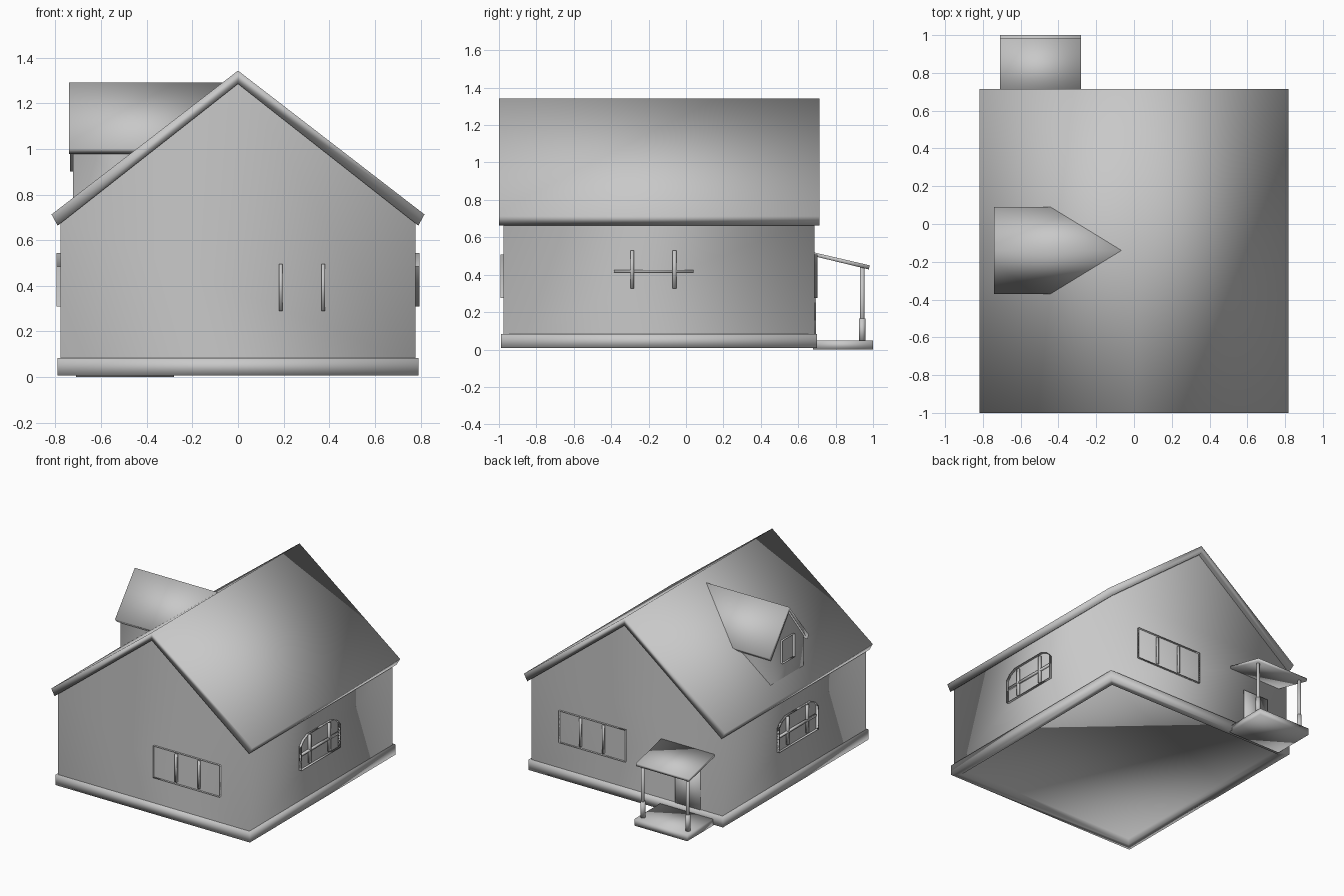
import bpy
import bmesh
import math
from mathutils import Vector

default = bpy.data.objects.get("Cube")
if default:
    bpy.data.objects.remove(default, do_unlink=True)

GREY = (0.58, 0.58, 0.58, 1.0)
grey = bpy.data.materials.new("plain_grey")
grey.use_nodes = True
grey.diffuse_color = GREY
grey.node_tree.nodes["Principled BSDF"].inputs["Base Color"].default_value = GREY


def finish(name, bm):
    """Turn a bmesh into a named, soft-shaded grey object."""
    bmesh.ops.recalc_face_normals(bm, faces=bm.faces[:])
    for face in bm.faces:
        face.smooth = True
    mesh = bpy.data.meshes.new(name)
    bm.to_mesh(mesh)
    bm.free()
    mesh.materials.append(grey)
    obj = bpy.data.objects.new(name, mesh)
    bpy.context.collection.objects.link(obj)


def extrude(bm, faces, shift):
    """Thicken a flat set of faces into a solid."""
    grown = bmesh.ops.extrude_face_region(bm, geom=faces, use_keep_orig=True)
    moved = [g for g in grown["geom"] if isinstance(g, bmesh.types.BMVert)]
    bmesh.ops.translate(bm, verts=moved, vec=shift)


def add_prism(bm, points, start, end, place):
    """Extrude a 2D outline from depth start to depth end."""
    face = bm.faces.new([bm.verts.new(place(u, v, start)) for u, v in points])
    extrude(bm, [face], Vector(place(0, 0, end)) - Vector(place(0, 0, start)))
    bmesh.ops.recalc_face_normals(bm, faces=bm.faces[:])


def along_x(u, v, d):
    return (d, u, v)


def along_y(u, v, d):
    return (u, d, v)


def along_z(u, v, d):
    return (u, v, d)


def prism(name, points, start, end, place):
    bm = bmesh.new()
    add_prism(bm, points, start, end, place)
    finish(name, bm)


def wall_shell(name, points, start, end, place):
    """Gabled walls, open below and under the roof."""
    bm = bmesh.new()
    add_prism(bm, points, start, end, place)
    hidden = [f for f in bm.faces if abs(f.normal.z) > 0.3]
    bmesh.ops.delete(bm, geom=hidden, context="FACES")
    finish(name, bm)


def rect(u0, u1, v0, v1):
    return [(u0, v0), (u1, v0), (u1, v1), (u0, v1)]


def gable(half, bottom, shoulder, peak, mid=0):
    return [(mid - half, bottom), (mid + half, bottom), (mid + half, shoulder),
            (mid, peak), (mid - half, shoulder)]


def chevron(outer, outer_z, peak, inner, inner_z, inner_peak, mid=0):
    return [(mid - outer, outer_z), (mid - inner, inner_z), (mid, inner_peak),
            (mid + inner, inner_z), (mid + outer, outer_z), (mid, peak)]


# Walls with gable ends
LEFT, RIGHT, FRONT, BACK = -0.777, 0.777, -0.977, 0.686
wall_shell("house_walls", gable(RIGHT, 0.06, 0.69, 1.3), FRONT, BACK, along_y)

# Plinth with a recessed underside
bm = bmesh.new()
add_prism(bm, rect(-0.79, 0.79, -0.99, 0.7), 0.008, 0.083, along_z)
underside = min(bm.faces, key=lambda f: f.calc_center_median().z)
bmesh.ops.inset_region(bm, faces=[underside], thickness=0.07)
panel = bmesh.ops.extrude_discrete_faces(bm, faces=[underside])["faces"][0]
bmesh.ops.translate(bm, verts=panel.verts[:], vec=(0, 0, 0.045))
finish("plinth", bm)

# Main roof
prism("main_roof", chevron(0.817, 0.713, 1.343, 0.79, 0.664, 1.285),
      -1.0, 0.714, along_y)

# Dormer
MID = -0.14
wall_shell("dormer_walls", gable(0.19, 0.74, 1.015, 1.27, MID), -0.723, -0.3, along_x)
prism("dormer_roof", chevron(0.23, 1.002, 1.292, 0.212, 0.977, 1.26, MID),
      -0.74, -0.06, along_x)


def window(name, outline, bars, place, depth, border=0.023):
    """Raised frame with glazing bars on a wall."""
    bm = bmesh.new()
    face = bm.faces.new([bm.verts.new((u, v, 0)) for u, v in outline])
    bmesh.ops.inset_region(bm, faces=[face], thickness=border, use_boundary=True)
    bmesh.ops.delete(bm, geom=[face], context="FACES")
    extrude(bm, bm.faces[:], (0, 0, depth))
    for bar in bars:
        add_prism(bm, rect(*bar), 0, depth * 0.8, along_z)
    for vert in bm.verts:
        vert.co = place(*vert.co)
    finish(name, bm)


def on_front(u, v, d):
    return (u, FRONT - d, v)


def on_back(u, v, d):
    return (u, BACK + d, v)


def on_right(u, v, d):
    return (RIGHT + d, u, v)


def on_left(u, v, d):
    return (LEFT - d, u, v)


def on_dormer(u, v, d):
    return (-0.723 - d, u, v)


# Wide three-pane windows on both gable walls
wide_bars = [(x - 0.008, x + 0.008, 0.29, 0.495) for x in (0.187, 0.373)]
for name, place in (("front_window", on_front), ("back_window", on_back)):
    window(name, rect(0.003, 0.545, 0.275, 0.508), wide_bars, place, 0.016)

# Clipped-corner windows on both long walls
clipped = [(-0.4, 0.31), (0.053, 0.31), (0.053, 0.485), (0.02, 0.52),
           (-0.035, 0.545), (-0.315, 0.545), (-0.37, 0.52), (-0.4, 0.485)]
side_bars = [(y - 0.01, y + 0.01, 0.325, 0.53) for y in (-0.288, -0.062)]
side_bars.append((-0.385, 0.04, 0.412, 0.426))
for name, place in (("right_window", on_right), ("left_window", on_left)):
    window(name, clipped, side_bars, place, 0.018)

# Dormer window and back door
window("dormer_window", rect(MID - 0.07, MID + 0.07, 0.9, 1.07), [], on_dormer, 0.014)
prism("back_door", rect(-0.6, -0.395, 0.05, 0.37), 0, 0.008, on_back)

# Porch floor and sloping canopy
prism("porch_floor", rect(-0.71, -0.28, 0.68, 1.0), 0, 0.048, along_z)
canopy = [(0.68, 0.52), (0.982, 0.45), (0.978, 0.428), (0.68, 0.5)]
prism("porch_canopy", canopy, -0.71, -0.28, along_x)

# Porch posts with thicker feet
for name, x in (("porch_post_left", -0.31), ("porch_post_right", -0.675)):
    bm = bmesh.new()
    for radius, low, high in ((0.012, 0.04, 0.443), (0.017, 0.04, 0.165)):
        ring = [(x + radius * math.cos(i * math.tau / 16),
                 0.942 + radius * math.sin(i * math.tau / 16)) for i in range(16)]
        add_prism(bm, ring, low, high, along_z)
    finish(name, bm)
